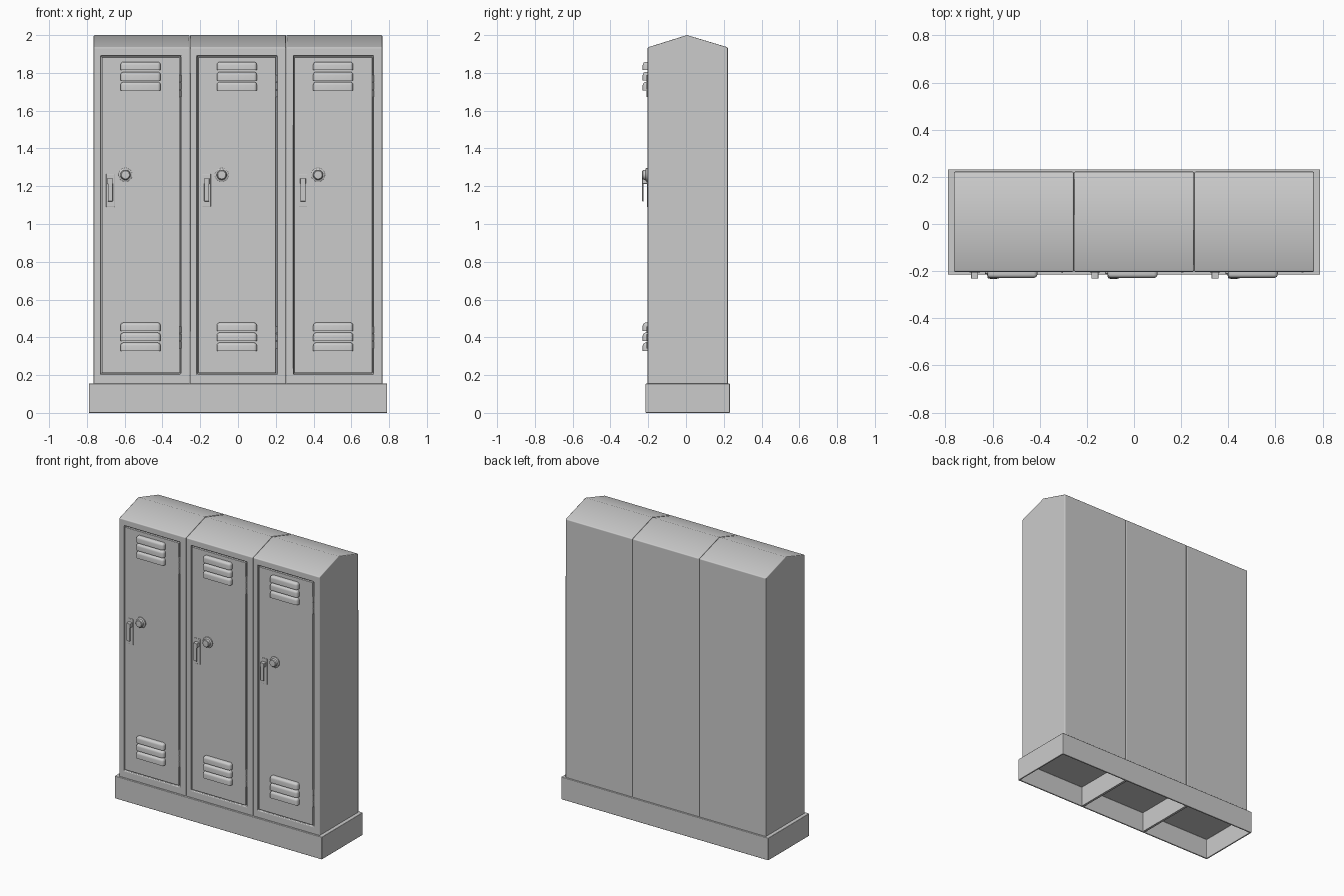
import bpy, bmesh, math
from mathutils import Matrix, Vector

if "Cube" in bpy.data.objects:
    bpy.data.objects.remove(bpy.data.objects["Cube"])

FRONT, BACK = -0.203, 0.222
PITCH = 0.51


def finish(name, bm, bevel=0.0, segs=2):
    bmesh.ops.recalc_face_normals(bm, faces=bm.faces)
    me = bpy.data.meshes.new(name)
    bm.to_mesh(me)
    bm.free()
    ob = bpy.data.objects.new(name, me)
    bpy.context.collection.objects.link(ob)
    bpy.ops.object.select_all(action='DESELECT')
    ob.select_set(True)
    bpy.context.view_layer.objects.active = ob
    bpy.ops.object.shade_smooth_by_angle(angle=math.radians(35))
    if bevel:
        mod = ob.modifiers.new("Bevel", 'BEVEL')
        mod.width, mod.segments = bevel, segs
        mod.limit_method, mod.angle_limit = 'ANGLE', math.radians(35)
        mod.harden_normals = True
    return ob


def box_bm(x, y, z):
    bm = bmesh.new()
    size = [b - a for a, b in (x, y, z)]
    mid = [(a + b) / 2 for a, b in (x, y, z)]
    bmesh.ops.create_cube(bm, size=1, matrix=Matrix.Translation(mid) @ Matrix.Diagonal((*size, 1)))
    return bm


def box(name, x, y, z, bevel=0.0, segs=2):
    return finish(name, box_bm(x, y, z), bevel, segs)


# Hollow plinth, open underneath, with two dividers
bm = box_bm((-0.79, 0.79), (-0.215, 0.232), (0, 0.155))
bm.faces.ensure_lookup_table()
bottom = min(bm.faces, key=lambda f: f.calc_center_median().z)
bmesh.ops.inset_region(bm, faces=[bottom], thickness=0.014)
bmesh.ops.translate(bm, verts=bmesh.ops.extrude_discrete_faces(bm, faces=[bottom])["faces"][0].verts, vec=(0, 0, 0.14))
finish("plinth", bm, 0.004)
for s in (-1, 1):
    box("plinth_divider", (s * 0.255 - 0.008, s * 0.255 + 0.008), (-0.203, 0.22), (0.002, 0.142))


def cabinet(cx):
    # Five-sided profile extruded across the locker's width
    bm = bmesh.new()
    prof = [(FRONT, 0.15), (BACK, 0.15), (BACK, 1.935), (0.005, 2.0), (FRONT, 1.935)]
    x0, x1 = cx - 0.2545, cx + 0.2545
    side = bm.faces.new([bm.verts.new((x0, y, z)) for y, z in prof])
    ext = bmesh.ops.extrude_face_region(bm, geom=[side])["geom"]
    bmesh.ops.translate(bm, verts=[v for v in ext if isinstance(v, bmesh.types.BMVert)], vec=(x1 - x0, 0, 0))
    # Doorway pocket in the front face
    front = min(bm.faces, key=lambda f: f.calc_center_median().y)
    bmesh.ops.inset_region(bm, faces=[front], thickness=0.04)
    for v in front.verts:
        v.co.x = cx - 0.216 if v.co.x < cx else cx + 0.207
        v.co.z = 0.205 if v.co.z < 1 else 1.89
    pocket = bmesh.ops.extrude_discrete_faces(bm, faces=[front])["faces"][0]
    bmesh.ops.translate(bm, verts=pocket.verts, vec=(0, 0.02, 0))
    finish("cabinet", bm, 0.006)


def louver(cx, top):
    # Pillowed vent hood: rounded top and sides, square lower edge
    x, y, z = (cx - 0.106, cx + 0.106), (-0.229, FRONT + 0.003), (top - 0.044, top)
    bm = box_bm(x, y, z)

    def rounded(e):
        m = (e.verts[0].co + e.verts[1].co) / 2
        on_front, on_top = abs(m.y - y[0]) < 1e-4, abs(m.z - z[1]) < 1e-4
        on_side = min(abs(m.x - x[0]), abs(m.x - x[1])) < 1e-4
        return (on_front + on_top + on_side) == 2
    edges = [e for e in bm.edges if rounded(e)]
    bmesh.ops.bevel(bm, geom=edges, offset=0.016, segments=4, profile=0.5, affect='EDGES')
    finish("vent_louver", bm)


def knob(cx, cz):
    # Turned lock dial
    bm = bmesh.new()
    prof = [(0.036, 0), (0.036, 0.008), (0.032, 0.011), (0.027, 0.012),
            (0.025, 0.025), (0.021, 0.029), (0, 0.030)]
    verts = [bm.verts.new((cx + r, FRONT - d, cz)) for r, d in prof]
    edges = [bm.edges.new(p) for p in zip(verts, verts[1:])]
    bmesh.ops.spin(bm, geom=verts + edges, cent=(cx, 0, cz), axis=(0, 1, 0), angle=math.tau, steps=32)
    bmesh.ops.remove_doubles(bm, verts=bm.verts, dist=1e-5)
    finish("lock_dial", bm)


def handle(cx):
    # Back plate, pivot block and thin hanging lever
    box("handle_plate", (cx - 0.022, cx + 0.022), (FRONT - 0.003, FRONT + 0.004), (1.09, 1.265), 0.002)
    box("handle_pivot", (cx - 0.015, cx + 0.015), (-0.232, FRONT), (1.212, 1.242), 0.003)
    box("handle_lever", (cx - 0.013, cx + 0.013), (-0.232, -0.225), (1.12, 1.235), 0.002)


def hinge(cx, cz):
    # Three-knuckle barrel hinge beside the door
    for i in (-1, 0, 1):
        bm = bmesh.new()
        bmesh.ops.create_cone(bm, cap_ends=True, segments=12, radius1=0.005, radius2=0.005, depth=0.036,
                              matrix=Matrix.Translation((cx, FRONT, cz + i * 0.04)))
        finish("hinge_knuckle", bm)


for i in (-1, 0, 1):
    c = i * PITCH
    cabinet(c)
    box("door", (c - 0.211, c + 0.201), (FRONT, FRONT + 0.022), (0.211, 1.884), 0.003)
    for top in (1.858, 0.478):
        for k in range(3):
            louver(c - 0.006, top - k * 0.053)
    knob(c - 0.086, 1.26)
    handle(c - 0.166)
    for z in (1.73, 0.40):
        hinge(c + 0.205, z)
